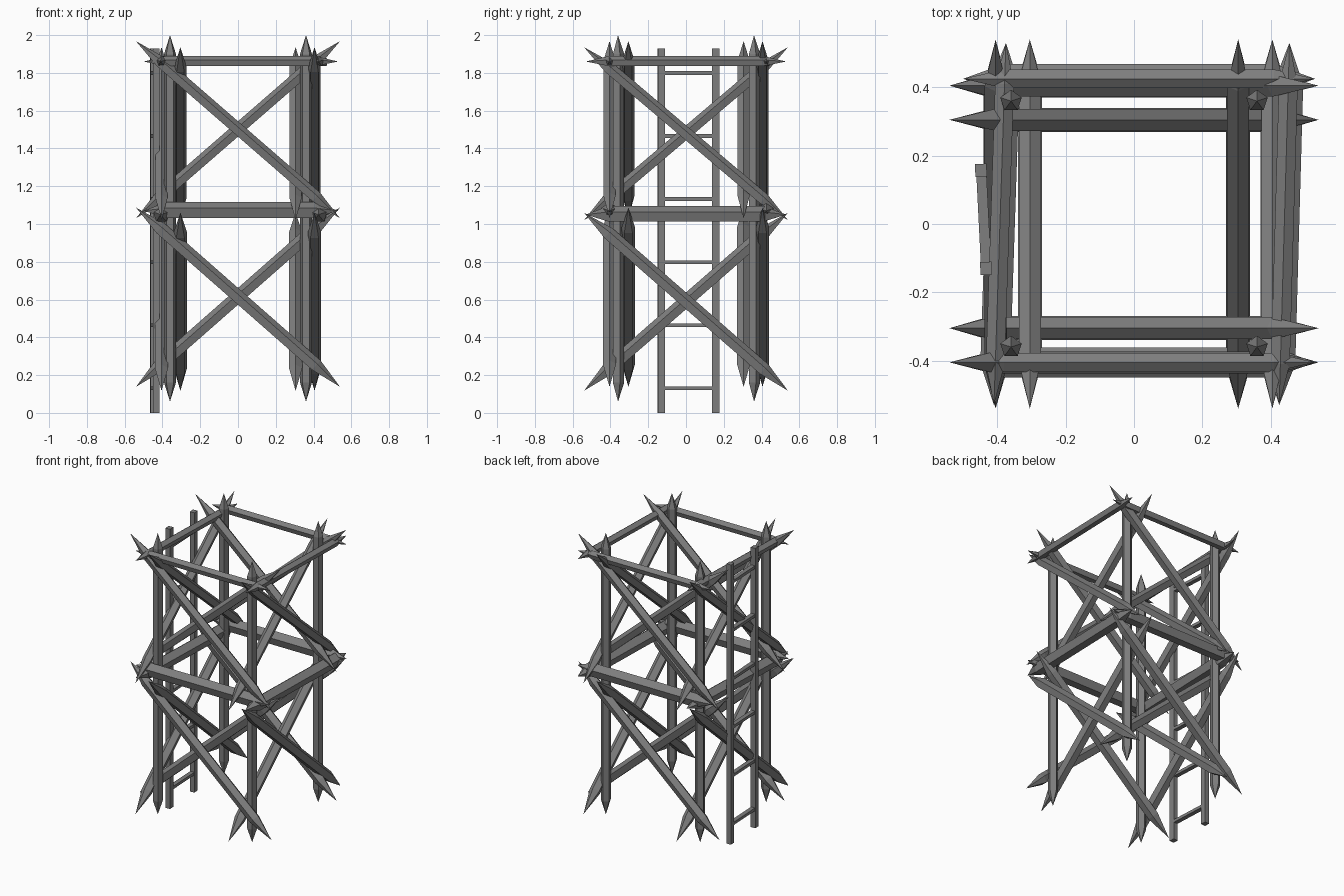
import bpy, bmesh, math
from mathutils import Vector, Matrix

cube = bpy.data.objects.get("Cube")
if cube:
    bpy.data.objects.remove(cube, do_unlink=True)

wood = bpy.data.materials.new("weathered_grey_wood")
wood.use_nodes = True
GREY = (0.21, 0.21, 0.21, 1)
wood.diffuse_color = GREY
wood.node_tree.nodes["Principled BSDF"].inputs["Base Color"].default_value = GREY


def add_object(name, bm):
    bmesh.ops.recalc_face_normals(bm, faces=bm.faces)
    mesh = bpy.data.meshes.new(name)
    bm.to_mesh(mesh)
    bm.free()
    mesh.materials.append(wood)
    obj = bpy.data.objects.new(name, mesh)
    bpy.context.collection.objects.link(obj)
    return obj


def stake(name, start, end, radius, tip=0.12, sides=5):
    """Log with a sharpened point at both ends."""
    start, end = Vector(start), Vector(end)
    axis = (end - start).normalized()
    up = Vector((0, 1, 0)) if abs(axis.z) > 0.95 else Vector((0, 0, 1))
    u = axis.cross(up).normalized()
    v = u.cross(axis)
    bm = bmesh.new()
    rings = []
    for centre in (start + axis * tip, end - axis * tip):
        ring = []
        for i in range(sides):
            a = math.tau * i / sides + math.pi / 2
            ring.append(bm.verts.new(centre + radius * (u * math.cos(a) + v * math.sin(a))))
        rings.append(ring)
    low, high = bm.verts.new(start), bm.verts.new(end)
    for i in range(sides):
        j = (i + 1) % sides
        bm.faces.new((rings[0][i], rings[0][j], rings[1][j], rings[1][i]))
        bm.faces.new((low, rings[0][j], rings[0][i]))
        bm.faces.new((high, rings[1][i], rings[1][j]))
    return add_object(name, bm)


def box(name, centre, size, turn=0):
    bm = bmesh.new()
    matrix = Matrix.Translation(centre) @ Matrix.Rotation(turn, 4, "Z") @ Matrix.Diagonal((*size, 1))
    bmesh.ops.create_cube(bm, size=1, matrix=matrix)
    return add_object(name, bm)


# Corner posts
for px, sx in (("right", -1), ("left", 1)):
    for py, sy in (("front", -1), ("back", 1)):
        x, y = 0.36 * sx, 0.36 * sy
        stake(f"{py}_{px}_post", (x, y, 0.06), (x, y, 2.0), 0.033, 0.1)

# Cross braces: an outer and an inner stake on every face and storey
REACH, OUTER, INNER = 0.54, 0.405, 0.305
for k, side in enumerate(("front", "left", "back", "right")):
    spin = Matrix.Rotation(k * math.pi / 2, 3, "Z")
    if k % 2:
        storeys = (("lower", 0.117, 1.06, 0.037), ("upper", 1.02, 1.936, 0.034))
    else:
        storeys = (("lower", 0.138, 1.087, 0.037), ("upper", 1.03, 1.968, 0.034))
    for storey, z0, z1, r in storeys:
        stake(f"{side}_{storey}_outer_brace", spin @ Vector((-REACH, -OUTER, z1)),
              spin @ Vector((REACH, -OUTER, z0)), r, 0.17)
        stake(f"{side}_{storey}_inner_brace", spin @ Vector((-REACH, -INNER, z0)),
              spin @ Vector((REACH, -INNER, z1)), r, 0.17)

# Horizontal rails around the middle and the top
for level, r, z_x, z_y in (("middle", 0.046, 1.07, 1.05), ("top", 0.029, 1.86, 1.86)):
    stake(f"front_{level}_rail", (-0.5, -0.405, z_x), (0.53, -0.405, z_x), r)
    stake(f"back_{level}_rail", (-0.5, 0.425, z_x), (0.53, 0.425, z_x), r)
    stake(f"right_{level}_rail", (-0.41, -0.53, z_y), (-0.375, 0.53, z_y), r)
    stake(f"left_{level}_rail", (0.425, -0.53, z_y), (0.455, 0.53, z_y), r)

# Ladder, turned slightly, on the right side
TURN = 0.05
box("ladder_front_rail", (-0.433, -0.13, 0.965), (0.034, 0.038, 1.93), TURN)
box("ladder_back_rail", (-0.448, 0.157, 0.965), (0.034, 0.038, 1.93), TURN)
for n in range(6):
    box(f"ladder_rung_{n + 1}", (-0.44, 0.014, 0.13 + n * 0.334), (0.03, 0.27, 0.02), TURN)
